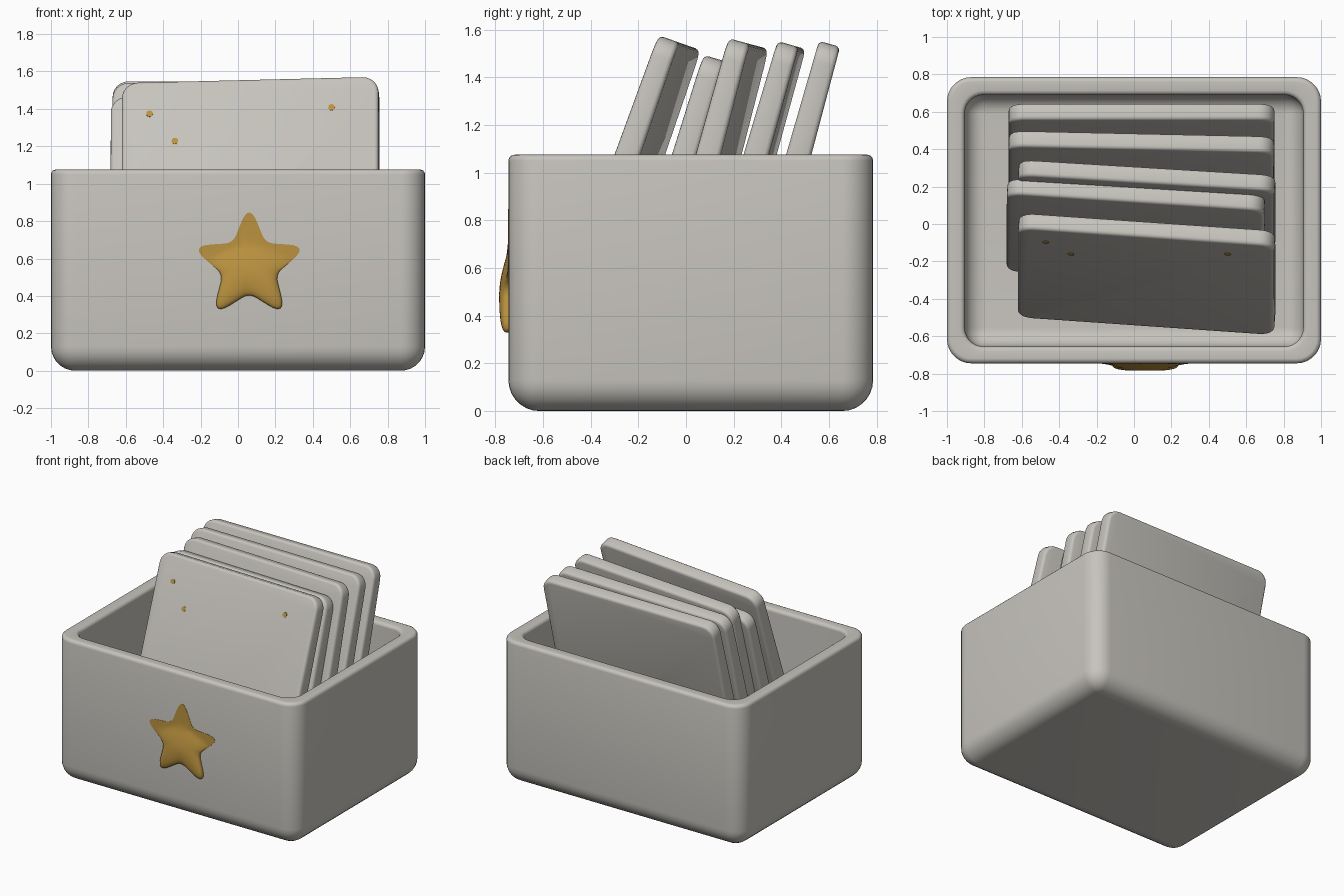
import bpy, bmesh, math
from mathutils import Vector, Matrix

if "Cube" in bpy.data.objects:
    bpy.data.objects.remove(bpy.data.objects["Cube"])


def material(name, rgb):
    m = bpy.data.materials.new(name)
    m.diffuse_color = (*rgb, 1)
    m.use_nodes = True
    m.node_tree.nodes["Principled BSDF"].inputs["Base Color"].default_value = m.diffuse_color
    return m


GREY = material("warm_grey", (0.57, 0.55, 0.51))
GOLD = material("gold", (0.50, 0.29, 0.05))


def finish(bm, name, mat, angle=40):
    bmesh.ops.recalc_face_normals(bm, faces=bm.faces[:])
    me = bpy.data.meshes.new(name)
    bm.to_mesh(me)
    bm.free()
    me.materials.append(mat)
    ob = bpy.data.objects.new(name, me)
    bpy.context.collection.objects.link(ob)
    bpy.ops.object.select_all(action='DESELECT')
    ob.select_set(True)
    bpy.context.view_layer.objects.active = ob
    bpy.ops.object.shade_smooth_by_angle(angle=math.radians(angle))
    return ob


def skin(bm, rings):
    """Join rings of points with quads and cap both ends."""
    rings = [[bm.verts.new(p) for p in ring] for ring in rings]
    n = len(rings[0])
    for a, b in zip(rings, rings[1:]):
        for j in range(n):
            bm.faces.new((a[j], a[(j + 1) % n], b[(j + 1) % n], b[j]))
    bm.faces.new(rings[-1])
    bm.faces.new(rings[0][::-1])


def soften(bm, width, segs):
    """Round every edge sharper than 40 degrees."""
    bmesh.ops.recalc_face_normals(bm, faces=bm.faces[:])
    edges = [e for e in bm.edges if e.is_manifold and e.calc_face_angle(0) > 0.7]
    bmesh.ops.bevel(bm, geom=edges, offset=width, segments=segs, profile=0.5,
                    affect='EDGES', clamp_overlap=True)


def rounded_rect(rect, inset, r, z, segs=7):
    x0, x1, y0, y1 = rect
    x0, x1, y0, y1 = x0 + inset, x1 - inset, y0 + inset, y1 - inset
    r = max(r, 0.004)
    pts = []
    for k, (cx, cy) in enumerate([(x1 - r, y1 - r), (x0 + r, y1 - r),
                                  (x0 + r, y0 + r), (x1 - r, y0 + r)]):
        for s in range(segs + 1):
            a = (k + s / segs) * math.pi / 2
            pts.append((cx + r * math.cos(a), cy + r * math.sin(a), z))
    return pts


# Storage box: outer wall up, over the rounded rim, inner wall down
OUT, INN = (-1, 1, -0.745, 0.785), (-0.905, 0.905, -0.655, 0.69)
TOP, FLOOR, R, RI, RIM = 1.075, 0.11, 0.13, 0.10, 0.025
quarter = [k / 7 * math.pi / 2 for k in range(8)]
rings = []
for a in quarter:
    rings.append(rounded_rect(OUT, R * (1 - math.sin(a)), R * math.sin(a),
                              R * (1 - math.cos(a))))
for a in quarter[::2] + quarter[-1:]:
    d = RIM * (1 - math.cos(a))
    rings.append(rounded_rect(OUT, d, R - d, TOP - RIM + RIM * math.sin(a)))
for a in quarter[::-2] + quarter[:1]:
    d = RIM * (1 - math.cos(a))
    rings.append(rounded_rect(INN, -d, RI + d, TOP - RIM + RIM * math.sin(a)))
for a in quarter[::-1]:
    rings.append(rounded_rect(INN, RI * (1 - math.sin(a)), RI * math.sin(a),
                              FLOOR + RI * (1 - math.cos(a))))
bm = bmesh.new()
skin(bm, rings)
bmesh.ops.remove_doubles(bm, verts=bm.verts[:], dist=1e-5)
finish(bm, "storage_box", GREY)

# Leaning cards: x min, x max, top y, top z, lean, yaw (degrees)
CARDS = [(-0.62, 0.755, -0.027, 1.545, 19.5, -4.2),
         (-0.68, 0.70, 0.160, 1.468, 16.8, -3.9),
         (-0.62, 0.755, 0.262, 1.541, 15.0, -3.6),
         (-0.67, 0.75, 0.443, 1.535, 16.0, -1.3),
         (-0.67, 0.75, 0.602, 1.540, 15.5, 0.0)]
H, T_TOP, T_BOT = 1.40, 0.092, 0.122


def half_thick(z):
    return (T_TOP + (T_BOT - T_TOP) * (-z / H)) / 2


def card_matrix(c):
    return (Matrix.Translation(((c[0] + c[1]) / 2, c[2], c[3]))
            @ Matrix.Rotation(math.radians(-c[4]), 4, 'X')
            @ Matrix.Rotation(math.radians(c[5]), 4, 'Z'))


for i, c in enumerate(CARDS):
    w = c[1] - c[0]
    bm = bmesh.new()
    bmesh.ops.create_cube(bm, size=1, matrix=Matrix.Translation((0, 0, -H / 2))
                          @ Matrix.Diagonal((w, 1, H, 1)))
    edges = [e for e in bm.edges if abs(e.verts[0].co.y - e.verts[1].co.y) > 0.5]
    bmesh.ops.bevel(bm, geom=edges, offset=0.085, segments=6, profile=0.5,
                    affect='EDGES')
    for v in bm.verts:
        v.co.y = math.copysign(half_thick(v.co.z), v.co.y)
    soften(bm, 0.02, 3)
    bm.transform(card_matrix(c))
    finish(bm, f"card_{i + 1}", GREY)

# Small gold specks on the front card
M = card_matrix(CARDS[0])
for i, (x, z) in enumerate([(-0.47, 1.372), (-0.335, 1.226), (0.505, 1.408)]):
    lx = x - M.translation.x
    lz = (z - 1.56 - 0.026 * lx) / math.cos(math.radians(19.5))
    bm = bmesh.new()
    bmesh.ops.create_cone(bm, cap_ends=True, segments=12, radius1=0.018,
                          radius2=0.018, depth=0.006,
                          matrix=M @ Matrix.Translation((lx, -half_thick(lz), lz))
                          @ Matrix.Rotation(math.pi / 2, 4, 'X'))
    finish(bm, f"gold_speck_{i + 1}", GOLD)

# Star badge: flush at the top, puffed out below
CX, CZ = 0.06, 0.563
corners = []
for k in range(10):
    a = math.pi / 2 + k * math.pi / 5
    r = 0.338 if k % 2 == 0 else 0.148
    corners.append(Vector((r * math.cos(a), r * math.sin(a))))
outline = []
for k, p in enumerate(corners):
    f = 0.5 if k % 2 == 0 else 0.2
    a, b = p.lerp(corners[k - 1], f), p.lerp(corners[(k + 1) % 10], f)
    for s in range(7):
        t = s / 6
        outline.append(a * (1 - t) ** 2 + p * 2 * t * (1 - t) + b * t * t)


def depth(x, z, s):
    rise = (0.67 - 2.0 * x * x - (z + CZ)) / 0.19
    rise = max(0.0, min(1.0, rise))
    puff = math.sqrt(max(0.0, 1 - s ** 4)) * 0.75 + 0.25
    return 0.002 + 0.037 * math.sin(rise * math.pi / 2) * puff


rings = [[(CX + p.x, -0.735, CZ + p.y) for p in outline]]
for s in (1, 0.985, 0.95, 0.89, 0.8, 0.7, 0.6, 0.5, 0.4, 0.3, 0.2, 0.1):
    rings.append([(CX + p.x * s, -0.745 - depth(p.x * s, p.y * s, s), CZ + p.y * s)
                  for p in outline])
bm = bmesh.new()
skin(bm, rings)
finish(bm, "star_badge", GOLD, 50)
